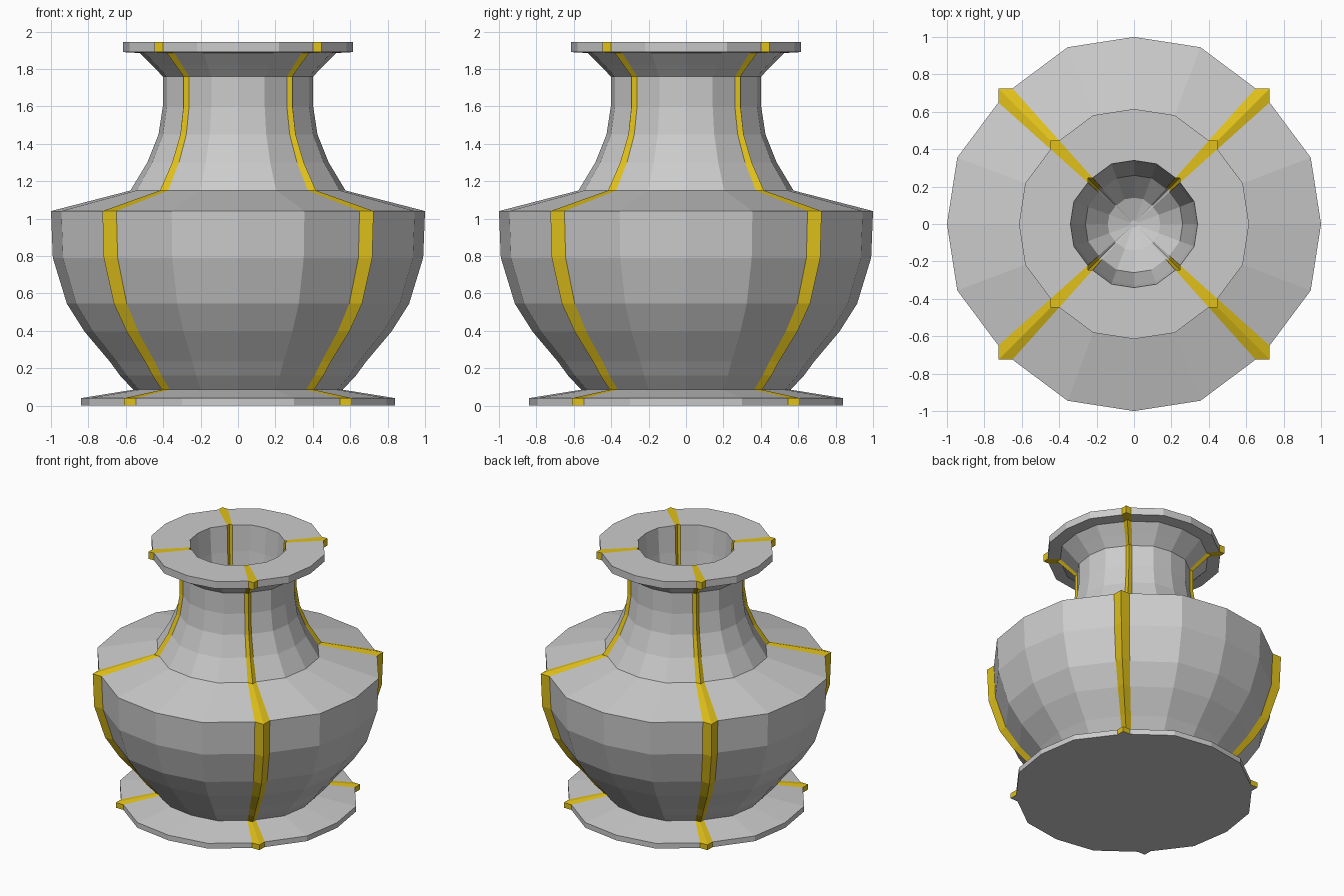
import bpy
import bmesh

if "Cube" in bpy.data.objects:
    bpy.data.objects.remove(bpy.data.objects["Cube"])

# Quarter cross-section at radius 1; points 2-4 form the square rib corner
QUARTER = [(1, 0), (.945, .355), (.725, .65), (.725, .725), (.65, .725), (.355, .945)]
SECTION = []
for turn in range(4):
    for x, y in QUARTER:
        for _ in range(turn):
            x, y = -y, x
        SECTION.append((x, y))
N = len(SECTION)

# Profile (radius, z): foot, bowl, shoulder, neck, rim, then down the inside
PROFILE = [
    (.84, 0), (.84, .04), (.56, .085),
    (.63, .16), (.685, .235), (.82, .395), (.915, .545), (.99, .79), (1, 1.04),
    (.575, 1.15), (.485, 1.30), (.425, 1.45), (.402, 1.60), (.402, 1.76),
    (.46, 1.82), (.525, 1.885),
    (.615, 1.89), (.615, 1.945), (.34, 1.945),
    (.325, 1.75), (.26, 1.25),
    (.14, 1.12), (.02, 1.08),
]
RIB_END = 20  # ribs stop at this inner ring


def sweep(name, wanted, capped):
    """Skin the scaled sections, keeping only the wanted strips."""
    bm = bmesh.new()
    rings = [[bm.verts.new((x * r, y * r, z)) for x, y in SECTION] for r, z in PROFILE]
    for i in range(len(rings) - 1):
        a, b = rings[i], rings[i + 1]
        for j in range(N):
            k = (j + 1) % N
            if wanted(i, j):
                bm.faces.new((a[j], a[k], b[k], b[j]))
    if capped:
        bm.faces.new(rings[0][::-1])
        bm.faces.new(rings[-1])
    bmesh.ops.delete(bm, geom=[v for v in bm.verts if not v.link_faces], context='VERTS')
    mesh = bpy.data.meshes.new(name)
    bm.to_mesh(mesh)
    bm.free()
    obj = bpy.data.objects.new(name, mesh)
    bpy.context.collection.objects.link(obj)
    return obj


def is_rib(i, j):
    return j % 6 in (2, 3) and i < RIB_END


# Grey vase body with foot, rim and hollow mouth
sweep("vase_body", lambda i, j: not is_rib(i, j), True)

# Four gold ribs running over the whole profile
ribs = sweep("gold_ribs", is_rib, False)
gold = bpy.data.materials.new("gold")
gold.diffuse_color = (.75, .53, .01, 1)
gold.use_nodes = True
gold.node_tree.nodes["Principled BSDF"].inputs["Base Color"].default_value = gold.diffuse_color
ribs.data.materials.append(gold)
